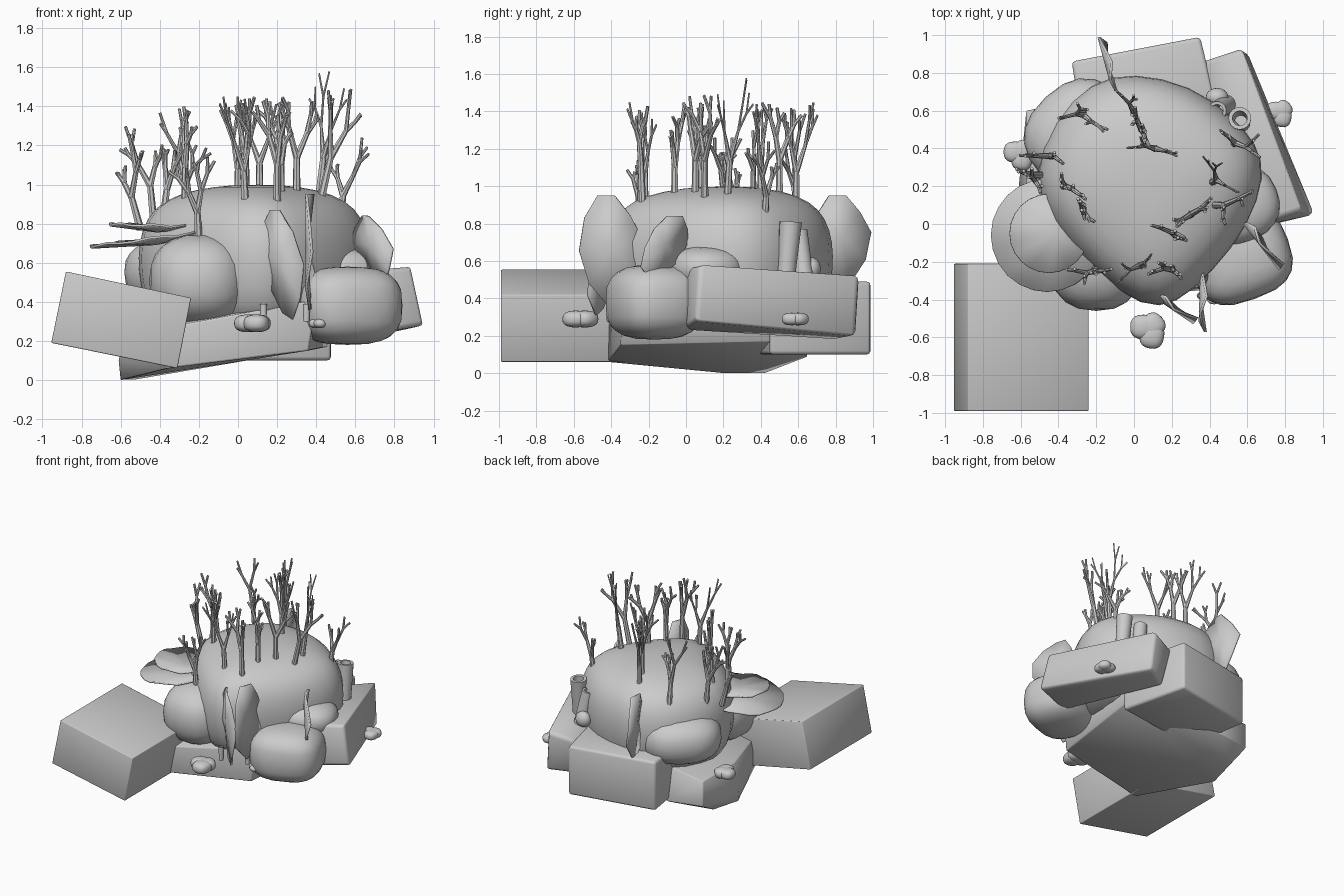
import bpy, bmesh, math, random
from mathutils import Vector, Matrix

if "Cube" in bpy.data.objects:
    bpy.data.objects.remove(bpy.data.objects["Cube"])

random.seed(11)


def finish(name, bm, angle=None):
    bmesh.ops.recalc_face_normals(bm, faces=bm.faces)
    me = bpy.data.meshes.new(name)
    bm.to_mesh(me)
    bm.free()
    ob = bpy.data.objects.new(name, me)
    bpy.context.collection.objects.link(ob)
    bpy.ops.object.select_all(action='DESELECT')
    ob.select_set(True)
    bpy.context.view_layer.objects.active = ob
    if angle:
        bpy.ops.object.shade_smooth_by_angle(angle=math.radians(angle))
    else:
        bpy.ops.object.shade_smooth()
    return ob


def block(name, pts, bevel=0.03):
    """Roughly boxy slab: convex hull of its corners with softened edges."""
    bm = bmesh.new()
    for p in pts:
        bm.verts.new(p)
    bmesh.ops.convex_hull(bm, input=bm.verts[:])
    bmesh.ops.dissolve_limit(bm, angle_limit=0.09, verts=bm.verts[:], edges=bm.edges[:])
    ob = finish(name, bm)
    if bevel:
        m = ob.modifiers.new("soft_edges", 'BEVEL')
        m.width, m.segments = bevel, 2
    return ob


def blob(name, c, r, power=1.0, rot=0.0):
    """Rounded rock; power below 1 makes it boxier."""
    bm = bmesh.new()
    bmesh.ops.create_icosphere(bm, subdivisions=3, radius=1)
    for v in bm.verts:
        v.co = Vector([math.copysign(abs(a) ** power, a) * k for a, k in zip(v.co, r)])
    bmesh.ops.rotate(bm, verts=bm.verts, matrix=Matrix.Rotation(rot, 3, 'Z'))
    bmesh.ops.translate(bm, verts=bm.verts, vec=c)
    return finish(name, bm)


# main boulder: top outline lofted through scaled levels
outline = [(-.52, .25), (-.42, .55), (-.22, .74), (0, .79), (.3, .72), (.5, .57), (.64, .42),
           (.68, .25), (.6, 0), (.4, -.25), (.22, -.41), (.05, -.43), (-.2, -.25), (-.45, .02)]
levels = [(.22, .82), (.4, .98), (.55, 1.03), (.7, 1.03), (.83, .96), (.92, .81), (.975, .55), (1.0, .2)]
bm = bmesh.new()
rings = [[bm.verts.new((.1 + (x - .1) * s, .22 + (y - .22) * s, z)) for x, y in outline]
         for z, s in levels]
n = len(outline)
for a, b in zip(rings, rings[1:]):
    for i in range(n):
        bm.faces.new((a[i], a[(i + 1) % n], b[(i + 1) % n], b[i]))
bm.faces.new(rings[0])
bm.faces.new(rings[-1])
boulder = finish("main_boulder", bm)
boulder.modifiers.new("smooth", 'SUBSURF').levels = 1

# supporting blocks
fl = [(-.88, .555), (-.24, .42), (-.31, .06), (-.955, .19)]
block("front_left_block", [(x, y, z) for x, z in fl for y in (-.99, -.21)], .006)
block("base_slab", [(-.6, .2, 0), (-.54, .42, 0), (-.36, -.42, .06), (-.3, .65, .09),
                    (.36, -.35, .15), (.46, .5, .17), (-.61, .2, .1), (-.57, .2, .3),
                    (-.57, .6, .3), (-.36, -.42, .27), (.4, -.33, .41), (.45, .55, .42),
                    (-.57, .6, .1)], .01)
back = [(-.33, .86), (.35, .99), (.48, .45), (-.25, .35)]
block("back_block", [(x, y, z) for x, y in back for z in (.1, .49)], .02)
block("right_block", [(.89, .07, .58), (.955, .05, .28), (.57, .93, .52), (.6, .91, .2),
                      (.36, .86, .47), (.4, .8, .18), (.62, -.02, .56), (.66, -.02, .23)], .025)

# rounded rocks around the boulder
blob("front_right_rock", (.56, -.17, .38), (.27, .24, .2), .7, .35)
blob("right_upper_rock", (.55, .1, .56), (.22, .2, .12), .85, .4)
blob("front_rock", (-.2, -.18, .51), (.255, .28, .235), .85)
blob("back_left_rock", (-.27, .46, .55), (.3, .29, .19), .83, .75)

# plate corals
for name, c, r, tilt in (("lower_plate", (-.46, -.06, .715), .3, -.13),
                         ("upper_plate", (-.45, -.05, .785), .21, .03)):
    bm = bmesh.new()
    hub = bm.verts.new((.04, 0, -.03))
    rim = [bm.verts.new((r * math.cos(i * math.tau / 24), r * math.sin(i * math.tau / 24),
                         .006 * math.sin(i * 1.8))) for i in range(24)]
    for i in range(24):
        bm.faces.new((hub, rim[i], rim[(i + 1) % 24]))
    ob = finish(name, bm, 40)
    ob.location, ob.rotation_euler = c, (0, tilt, 0)
    ob.modifiers.new("thickness", 'SOLIDIFY').thickness = .012

# upright fan corals: leaf outline stretched between two ground points, sheared by slant
leaf = [(.45, 0), (.15, .2), (0, .5), (.08, .8), (.28, 1), (.55, 1), (.8, .82),
        (1, .6), (.88, .3), (.65, .06)]
fans = [("front_fan", (.34, -.53), (.09, -.36), .31, .87, .4),
        ("front_right_fan", (.37, -.57), (.38, -.23), .36, .95, .0),
        ("right_fan", (.8, -.24), (.59, .03), .5, .84, .5),
        ("back_fan", (-.08, .68), (-.165, .995), .46, .95, .0)]
for name, p0, p1, z0, z1, slant in fans:
    p0, p1 = Vector(p0), Vector(p1)
    side = Vector((-(p1 - p0).y, (p1 - p0).x)).normalized()
    bm = bmesh.new()
    verts = []
    for i, (u, v) in enumerate(leaf + [(.5, .55)]):
        u = min(1.05, max(-.05, .5 + (u - .5) * (1 - slant * .3) + (v - .5) * slant))
        p = p0.lerp(p1, u) + side * .018 * math.sin(i * 2.1)
        verts.append(bm.verts.new((p.x, p.y, z0 + v * (z1 - z0))))
    for i in range(10):
        bm.faces.new((verts[10], verts[i], verts[(i + 1) % 10]))
    finish(name, bm, 40).modifiers.new("thickness", 'SOLIDIFY').thickness = .014


# hollow tube sponges
def tube(name, base, top, r0, r1):
    base, top = Vector(base), Vector(top)
    turn = (top - base).to_track_quat('Z', 'Y')
    h = (top - base).length
    bm = bmesh.new()
    prof = [(r0, 0), ((r0 + r1) / 2, h * .5), (r1, h), (r1 * .65, h), (r1 * .55, h * .4)]
    rows = [[bm.verts.new(base + turn @ Vector((r * math.cos(k * math.tau / 16),
             r * math.sin(k * math.tau / 16), z))) for k in range(16)] for r, z in prof]
    for a, b in zip(rows, rows[1:]):
        for k in range(16):
            bm.faces.new((a[k], a[(k + 1) % 16], b[(k + 1) % 16], b[k]))
    bm.faces.new(rows[0])
    bm.faces.new(rows[-1])
    finish(name, bm, 40)


tube("tall_tube", (.57, .53, .45), (.56, .56, .81), .045, .06)
tube("short_tube", (.5, .64, .45), (.44, .6, .76), .05, .05)
blob("tube_side_lump", (.44, .67, .56), (.06, .05, .06))

# small pebble clusters and little stubs
for i, (x, y, z, s) in enumerate([(.075, -.57, .29, 1), (.77, .58, .29, .75),
                                  (-.61, .36, .3, .85), (.41, -.38, .29, .5)]):
    for j, (dx, dy) in enumerate([(-.025, .025), (.02, .03), (.02, -.02)]):
        blob(f"pebble_{i}_{j}", (x + dx * s, y + dy * s, z), (.07 * s, .065 * s, .045 * s),
             .8, j * .7)
tube("stub_front", (.13, -.4, .28), (.13, -.4, .39), .016, .018)
tube("stub_right", (.35, -.38, .3), (.35, -.38, .39), .016, .018)


# branching corals
def branch(bm, p, d, length, r, depth, yaw):
    q = p + d * length
    mat = Matrix.Translation((p + q) / 2) @ d.to_track_quat('Z', 'Y').to_matrix().to_4x4()
    bmesh.ops.create_cone(bm, cap_ends=True, segments=7, radius1=r, radius2=r * .8,
                          depth=length * 1.04, matrix=mat)
    if depth == 0:
        return
    yaw += random.uniform(-1, 1)
    plane = Vector((math.cos(yaw), math.sin(yaw), 0))
    for sgn in (-1, 1):
        e = Matrix.Rotation(sgn * random.uniform(.15, .6), 3, plane) @ d
        e = (e + Vector((0, 0, .2))).normalized()
        branch(bm, q, e, length * random.uniform(.45, .9), r * .8, depth - 1, yaw)


trees = [(-.43, .36, .82, .48, -.1, 0), (-.5, .26, .8, .46, -.25, 0), (-.38, .2, .86, .4, .1, 0),
         (-.27, .08, .88, .52, 0, 0), (-.27, .6, .84, .55, 0, -.1), (-.2, -.24, .74, .4, -.05, -.05),
         (0, .59, .92, .53, 0, 0), (.04, .5, .95, .5, 0, 0), (.11, .4, .96, .48, 0, 0),
         (.04, -.22, .88, .57, -.05, 0), (.2, -.23, .88, .55, 0, -.05), (.22, -.06, .94, .5, 0, 0),
         (.3, .05, .95, .5, 0, 0), (.41, .22, .94, .64, .1, .05), (.42, .1, .93, .56, .25, 0),
         (.52, .42, .82, .42, .1, .05)]
for i, (x, y, z, h, lx, ly) in enumerate(trees):
    bm = bmesh.new()
    branch(bm, Vector((x, y, z - .03)), Vector((lx, ly, 1)).normalized(), h * .4, .021, 3,
           random.uniform(0, math.pi))
    # scale to the intended height and keep the crown compact
    top = max(v.co.z for v in bm.verts)
    reach = max(math.hypot(v.co.x - x - lx * h * .6, v.co.y - y - ly * h * .6) for v in bm.verts)
    k = min(1, .15 / reach)
    for v in bm.verts:
        t = v.co.z - z + .03
        v.co.z = z - .03 + t * (h + .03) / (top - z + .03)
        if t > h * .45:
            v.co.x = x + lx * t + (v.co.x - x - lx * t) * k
            v.co.y = y + ly * t + (v.co.y - y - ly * t) * k
    finish(f"branch_coral_{i}", bm, 40)
